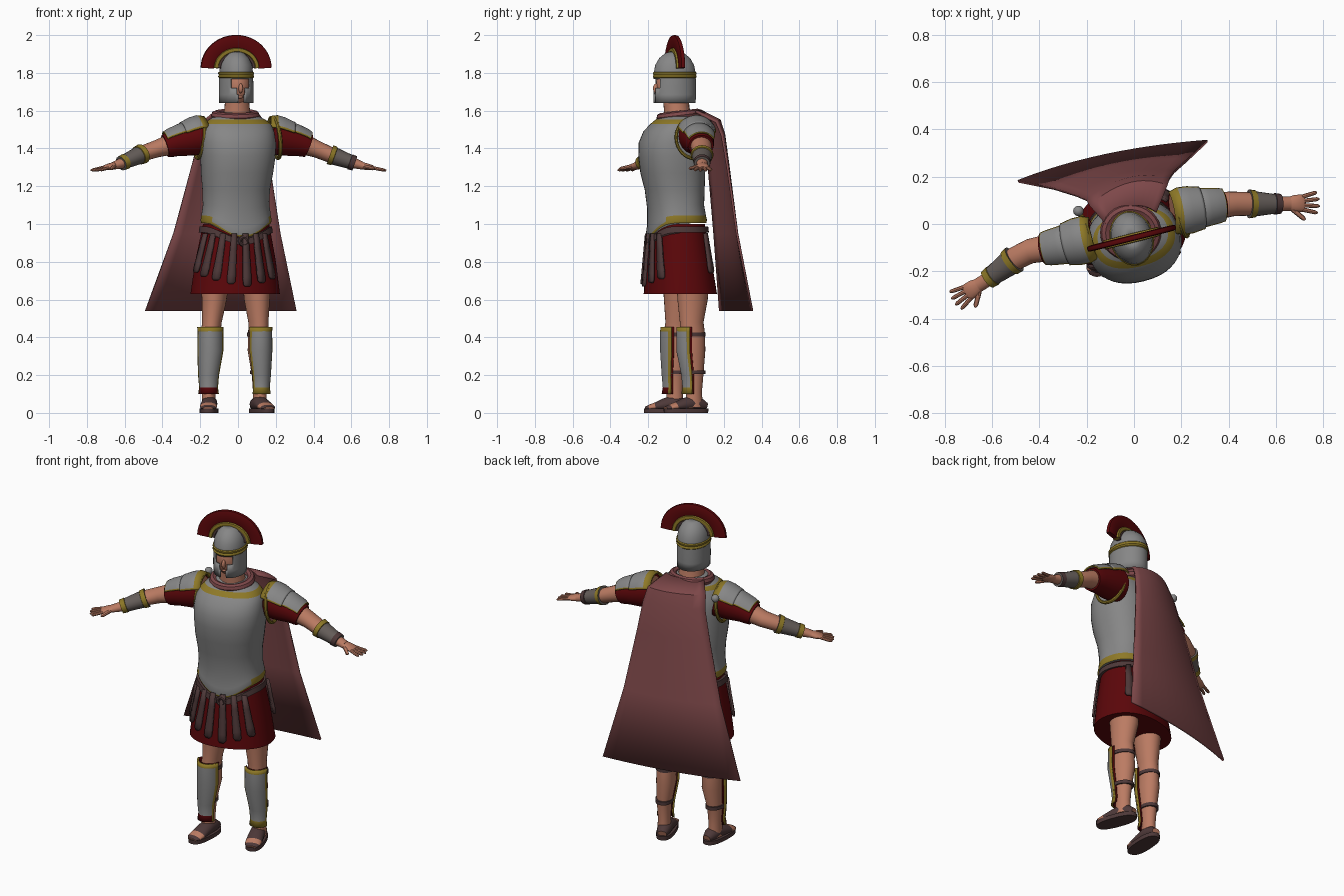
import bpy, bmesh, math
from mathutils import Vector, Matrix

if "Cube" in bpy.data.objects:
    bpy.data.objects.remove(bpy.data.objects["Cube"])

COLOURS = {
    "steel": (0.24, 0.24, 0.24), "gold": (0.27, 0.19, 0.02), "red": (0.105, 0.002, 0.003),
    "leather": (0.075, 0.04, 0.04), "cape_red": (0.21, 0.065, 0.068),
    "skin": (0.50, 0.20, 0.125), "bracer_grey": (0.13, 0.11, 0.10)}
MATS = {}
for key, rgb in COLOURS.items():
    m = bpy.data.materials.new(key)
    m.use_nodes = True
    m.diffuse_color = (*rgb, 1)
    m.node_tree.nodes["Principled BSDF"].inputs["Base Color"].default_value = (*rgb, 1)
    MATS[key] = m
made = []
UP = Vector((0, 0, 1))
YAW = math.radians(14)


def axes(yaw):
    return Vector((math.cos(yaw), math.sin(yaw), 0)), Vector((-math.sin(yaw), math.cos(yaw), 0))


def build(name, verts, faces, names, solid=0):
    used = sorted(set(names))
    me = bpy.data.meshes.new(name)
    me.from_pydata(verts, [], faces)
    for k in used:
        me.materials.append(MATS[k])
    for p, k in zip(me.polygons, names):
        p.material_index = used.index(k)
    bm = bmesh.new()
    bm.from_mesh(me)
    bmesh.ops.recalc_face_normals(bm, faces=bm.faces)
    bm.to_mesh(me)
    bm.free()
    ob = bpy.data.objects.new(name, me)
    bpy.context.collection.objects.link(ob)
    if solid:
        mod = ob.modifiers.new("thickness", "SOLIDIFY")
        mod.thickness, mod.offset = solid, 0
    made.append(ob)


def sweep(name, rings, mat, yaw=0, hint=None, n=24, arc=None, rule=None, cap=True, power=2, solid=0):
    """Loft rings (x, y, z, side radius, depth radius, front dip). Angle 0 is the front, or the hint side."""
    cs = [Vector(r[:3]) for r in rings]
    cols = n + 1 if arc else n
    verts, faces, names = [], [], []
    for i, r in enumerate(rings):
        u, v = axes(yaw)
        if hint:
            t = (cs[min(i + 1, len(cs) - 1)] - cs[max(i - 1, 0)]).normalized()
            v = -(hint - t * hint.dot(t)).normalized()
            u = v.cross(t)
        for j in range(cols):
            th = math.radians(-arc + 2 * arc * j / n) if arc else math.tau * j / n
            s, c = math.sin(th), math.cos(th)
            p = cs[i] + u * r[3] * math.copysign(abs(s) ** (2 / power), s)
            p -= v * r[4] * math.copysign(abs(c) ** (2 / power), c)
            if len(r) > 5:
                p.z -= r[5] * max(0, c) ** 4
            verts.append(p)
    for i in range(len(rings) - 1):
        for j in range(n):
            k = rule(i, j) if rule else mat
            if k:
                b = (j + 1) % cols
                faces.append((i * cols + j, i * cols + b, (i + 1) * cols + b, (i + 1) * cols + j))
                names.append(k)
    if cap and not arc:
        for start in (0, (len(rings) - 1) * cols):
            faces.append(tuple(range(start, start + cols)))
            names.append(mat)
    build(name, verts, faces, names, solid)


def take(ob, name, mat, scale):
    ob.name, ob.scale = name, scale
    ob.data.materials.append(MATS[mat])
    made.append(ob)


def ball(name, loc, scale, mat, yaw=0):
    bpy.ops.mesh.primitive_uv_sphere_add(segments=24, ring_count=12, radius=1, location=loc, rotation=(0, 0, yaw))
    take(bpy.context.object, name, mat, scale)


def hoop(name, loc, axis, major, minor, mat, stretch=(1, 1, 1)):
    bpy.ops.mesh.primitive_torus_add(location=loc, major_radius=major, minor_radius=minor, major_segments=32,
                                     minor_segments=8, rotation=Vector(axis).to_track_quat('Z', 'Y').to_euler())
    take(bpy.context.object, name, mat, stretch)


# Cuirass with gold lower edge and neckline
sweep("cuirass", [(-.01, -.05, 1.005, .184, .152, .075), (-.01, -.05, 1.02, .188, .156, .08),
                  (-.01, -.05, 1.045, .184, .15, .065), (-.01, -.055, 1.1, .176, .146, .02), (-.01, -.06, 1.18, .178, .154),
                  (-.005, -.07, 1.27, .19, .167), (0, -.075, 1.36, .198, .172), (0, -.075, 1.43, .2, .17),
                  (0, -.07, 1.49, .192, .15), (0, -.06, 1.53, .175, .122), (-.005, -.05, 1.553, .15, .105),
                  (-.01, -.04, 1.59, .08, .07)],
      "steel", YAW, n=40, power=2.3, rule=lambda i, j: "gold" if i in (0, 9) or (i == 1 and 5 < j < 34) else "steel")
bu, bv = axes(YAW)

# Skirt, belt and hanging straps
SK_TOP, SK_LOW = (-.01, -.045, 1.0, .176, .14), (-.015, -.03, .63, .238, .188)
sweep("skirt", [SK_LOW, (-.013, -.037, .8, .215, .168), SK_TOP], "red", YAW, n=40, power=2.2)
sweep("belt", [(-.012, -.047, .955, .197, .164, .065), (-.012, -.047, .988, .192, .16, .065)], "leather", YAW, n=40, power=2.2)
hoop("belt_knot", Vector((-.01, -.045, .91)) - bv * .165, -bv, .02, .01, "leather")


def strap(name, deg, low, spread=1.0, push=.019):
    verts = []
    for z, w in ((.95, .014), (.87, .018), (.8, .02), (low + .05, .023), (low + .012, .022), (low, .012)):
        k = (1.0 - z) / .37
        th = math.radians(deg) * (1 + (spread - 1) * (.95 - z) / .27)
        c = Vector(SK_TOP[:2]).lerp(Vector(SK_LOW[:2]), k).to_3d() + UP * z
        a, b = (SK_TOP[q] + (SK_LOW[q] - SK_TOP[q]) * k + push for q in (3, 4))
        mid = c + bu * a * math.sin(th) - bv * b * math.cos(th)
        tan = (bu * a * math.cos(th) + bv * b * math.sin(th)).normalized()
        verts += [mid - tan * w, mid + tan * w]
    build(name, verts, [(q, q + 1, q + 3, q + 2) for q in range(0, 10, 2)], ["leather"] * 5, .012)


for q in range(7):
    deg = -65 + 17 * q
    strap("skirt_strap_%d" % q, deg, .665 + abs(deg) * .0012, 1.2)
strap("back_strap", 128, .74, 1.0, .03)

# Neck, head and collar
sweep("neck", [(-.005, -.04, 1.54, .08, .075), (-.005, -.05, 1.62, .066, .068), (-.005, -.055, 1.68, .062, .07)], "skin", YAW)
HX, HY = -.01, -.06
hu, hv = axes(YAW)
ball("head", (HX, HY, 1.735), (.076, .1, .12), "skin", YAW)
ball("nose", Vector((HX, HY, 1.718)) - hv * .1, (.011, .018, .026), "skin", YAW)
ball("lips", Vector((HX, HY, 1.672)) - hv * .083, (.018, .01, .007), "skin", YAW)
hoop("cape_collar", (-.014, -.035, 1.575), (0, -.12, 1), .1, .022, "cape_red", (1.06, 1, 1.1))


# Helmet with open face, brow band and transverse crest
def helmet_rule(i, j):
    th = min(j, 71 - j) * 5
    return None if (i == 0 and th < 10) or (i == 1 and th < 15) or (i == 2 and th < 35) else "steel"


sweep("helmet", [(HX, HY, z, a, b) for z, a, b in
                 ((1.64, .086, .108), (1.685, .086, .11), (1.72, .086, .11), (1.768, .085, .109), (1.80, .084, .108),
                  (1.84, .08, .1), (1.875, .064, .08), (1.9, .04, .05), (1.912, .012, .014))],
      "steel", YAW, n=72, rule=helmet_rule, cap=False, solid=.008)
ball("helmet_cap", (HX, HY, 1.908), (.02, .024, .008), "steel", YAW)
sweep("brow_band", [(HX, HY, z, .088 + g, .112 + g) for z, g in
                    ((1.772, 0), (1.777, .005), (1.784, .005), (1.789, .001), (1.794, .005), (1.801, .005), (1.806, 0))],
      "gold", YAW, n=40)


def arch(name, rx, rz, across, thick, mat, power):
    ring = []
    for q in range(25):
        t = math.pi * q / 24
        p = Vector((HX, HY, 1.825)) + hu * rx * math.cos(t) + UP * rz * math.sin(t)
        ring.append((*p, across, thick))
    sweep(name, ring, mat, hint=hv, n=12, power=power)


arch("crest_plume", .157, .139, .037, .013, "red", 4)
arch("crest_holder", .111, .096, .012, .02, "gold", 4)
arch("crest_mount", .094, .082, .009, .014, "leather", 4)

# Arms, sleeves, shoulder plates, bracers and hands
ARMS = {
    "right": ([(-.18, -.06, 1.465, .08, .085), (-.33, -.095, 1.43, .06, .058), (-.44, -.115, 1.395, .052, .045),
               (-.5, -.145, 1.375, .05, .042), (-.62, -.235, 1.32, .03, .027), (-.66, -.26, 1.308, .03, .02)],
              (-.82, -.55, -.2), "gold"),
    "left": ([(.17, .05, 1.465, .08, .085), (.33, .075, 1.43, .06, .058), (.42, .085, 1.395, .052, .045),
              (.48, .085, 1.37, .05, .042), (.62, .085, 1.32, .03, .027), (.66, .086, 1.308, .03, .02)],
             (1, .04, -.2), "leather")}
for side, (pts, d, cuff) in ARMS.items():
    s = 1 if side == "left" else -1
    sweep(side + "_arm", pts, "skin", hint=UP, n=20)

    def along(t, grow, q=0, pts=pts):
        r = [a + (b - a) * t for a, b in zip(pts[q], pts[q + 1])]
        return (*r[:3], r[3] + grow, r[4] + grow)

    sweep(side + "_sleeve", [along(0, .012), along(.5, .016), along(1, .014), along(.3, .013, 1), along(.5, .01, 1)],
          "red", hint=UP, n=20)
    sweep(side + "_upper_shoulder_plate", [along(-.12, .012), along(.1, .03), along(.35, .034), along(.62, .03), along(.68, .03)],
          "steel", hint=UP, arc=64, n=24, solid=.01, rule=lambda i, j: "gold" if i == 0 or j in (0, 23) else "steel")
    sweep(side + "_lower_shoulder_plate", [along(.5, .026), along(.85, .026), along(.2, .024, 1), along(.36, .02, 1), along(.4, .02, 1)],
          "steel", hint=UP, arc=60, n=24, solid=.008, rule=lambda i, j: "gold" if i == 3 or j in (0, 23) else "steel")
    sweep(side + "_bracer", [along(t, .008 + g, 3) for t, g in
                             ((.05, .004), (.22, .004), (.23, 0), (.8, 0), (.81, .004), (.99, .004))],
          "bracer_grey", hint=UP, n=20, rule=lambda i, j, c=cuff: ("gold", "gold", "bracer_grey", c, c)[i])
    hoop(side + "_armhole_trim", (.2 * s, .05 * s - .01, 1.455), (s, .25 * s, .12), .1, .009, "gold", (.95, 1.08, 1.2))

    d = Vector(d).normalized()
    w = Vector(pts[-1][:3]) - d * .015

    def ray(start, ang, length, radius, name, d=d):
        e = start + Matrix.Rotation(math.radians(ang), 3, 'Z') @ d * length
        m = start.lerp(e, .85)
        sweep(name, [(*start, radius, radius), (*m, radius * .9, radius * .85), (*e, radius * .4, radius * .4)], "skin", hint=UP, n=8)

    sweep(side + "_palm", [(*w, .026, .02), (*(w + d * .035), .036, .018), (*(w + d * .07), .037, .013), (*(w + d * .078), .03, .008)],
          "skin", hint=UP, n=16)
    flat = Vector((-d.y, d.x, 0)).normalized()
    for q in range(4):
        off = q - 1.5
        ray(w + d * .068 + flat * off * .018, off * 10, .078 - abs(off) * .008, .0095, "%s_finger_%d" % (side, q))
    ray(w + d * .025 - flat * s * .025, -s * 42, .07, .011, side + "_thumb")

# Legs, greaves and sandals
LEGS = {"left": (.35, 64, [(.1, .035), (.108, .03), (.108, .034), (.115, .043)], (.125, 0)),
        "right": (-.05, 74, [(-.125, -.035), (-.138, -.045), (-.145, -.05), (-.155, -.06)], (-.153, -.1))}
for side, (yaw, arc, c, foot) in LEGS.items():
    low_trim = "gold" if side == "left" else "red"
    sweep(side + "_leg", [(*c[0], .72, .078, .09), (*c[0], .6, .066, .082), (*c[1], .48, .052, .064), (*c[2], .42, .052, .068),
                          (*c[2], .33, .055, .07), (*c[3], .2, .041, .05), (*c[3], .11, .035, .042), (*c[3], .03, .037, .048)],
          "skin", yaw)
    guard = [(*c[2], .455, .068, .08), (*c[2], .432, .066, .082), (*c[2], .33, .067, .082), (*c[3], .2, .053, .064),
             (*c[3], .135, .047, .058), (*c[3], .1, .052, .064)]
    sweep(side + "_greave", guard, "steel", yaw, arc=arc, n=22, solid=.01, rule=lambda i, j, t=low_trim:
          "gold" if i == 0 or j in (0, 1, 20, 21) else t if i == 4 else "steel")
    sweep(side + "_greave_lining", [(x, y, z, a - .008, b - .008) for x, y, z, a, b in guard], "red", yaw,
          arc=arc + 8, n=22, solid=.004)
    for z, k, r in ((.415, 2, .058), (.215, 3, .049)):
        sweep("%s_calf_strap_%d" % (side, k), [(*c[k], z - .01, r, r + .014), (*c[k], z + .01, r, r + .014)], "leather", yaw)
    fu, fv = axes(yaw)
    fc = Vector((*foot, 0))
    sweep(side + "_sole", [(*foot, 0, .05, .122), (*foot, .024, .05, .124)], "leather", yaw, power=2.5)
    sweep(side + "_foot", [(*(fc - fv * f + UP * z), a, b) for f, z, a, b in
                           ((-.112, .035, .025, .02), (-.08, .045, .038, .035), (-.03, .05, .042, .042), (.02, .042, .044, .033),
                            (.06, .034, .046, .022), (.095, .028, .042, .015), (.116, .024, .028, .008))],
          "skin", hint=UP, rule=lambda i, j: "skin" if i == 4 or (i == 2 and 8 < j < 16) else "leather")

# Cape: left edge, middle and right edge of each row
ROWS = [((-.12, .0, 1.595), (-.01, .075, 1.6), (.095, .05, 1.595)), ((-.185, .075, 1.54), (-.02, .17, 1.55), (.14, .16, 1.54)),
        ((-.2, .1, 1.47), (-.025, .19, 1.48), (.15, .19, 1.47)),
        ((-.245, .12, 1.3), (-.04, .21, 1.3), (.17, .22, 1.3)), ((-.34, .15, .95), (-.07, .245, .95), (.225, .27, .95)),
        ((-.49, .18, .54), (-.12, .29, .54), (.31, .35, .54))]
cape = []
for row in ROWS:
    a, b, c = map(Vector, row)
    for q in range(13):
        t = q / 12
        cape.append(a * 2 * (t - .5) * (t - 1) + b * 4 * t * (1 - t) + c * 2 * t * (t - .5))
quads = [(r * 13 + q, r * 13 + q + 1, r * 13 + q + 14, r * 13 + q + 13) for r in range(len(ROWS) - 1) for q in range(12)]
build("cape", cape, quads, ["cape_red"] * len(quads), .012)
ball("cape_clasp", (-.235, .055, 1.53), (.022, .022, .022), "steel")

# Smooth shading with sharp edges kept
bpy.ops.object.select_all(action='DESELECT')
for ob in made:
    ob.select_set(True)
bpy.context.view_layer.objects.active = made[0]
bpy.ops.object.shade_smooth_by_angle(angle=math.radians(40))
